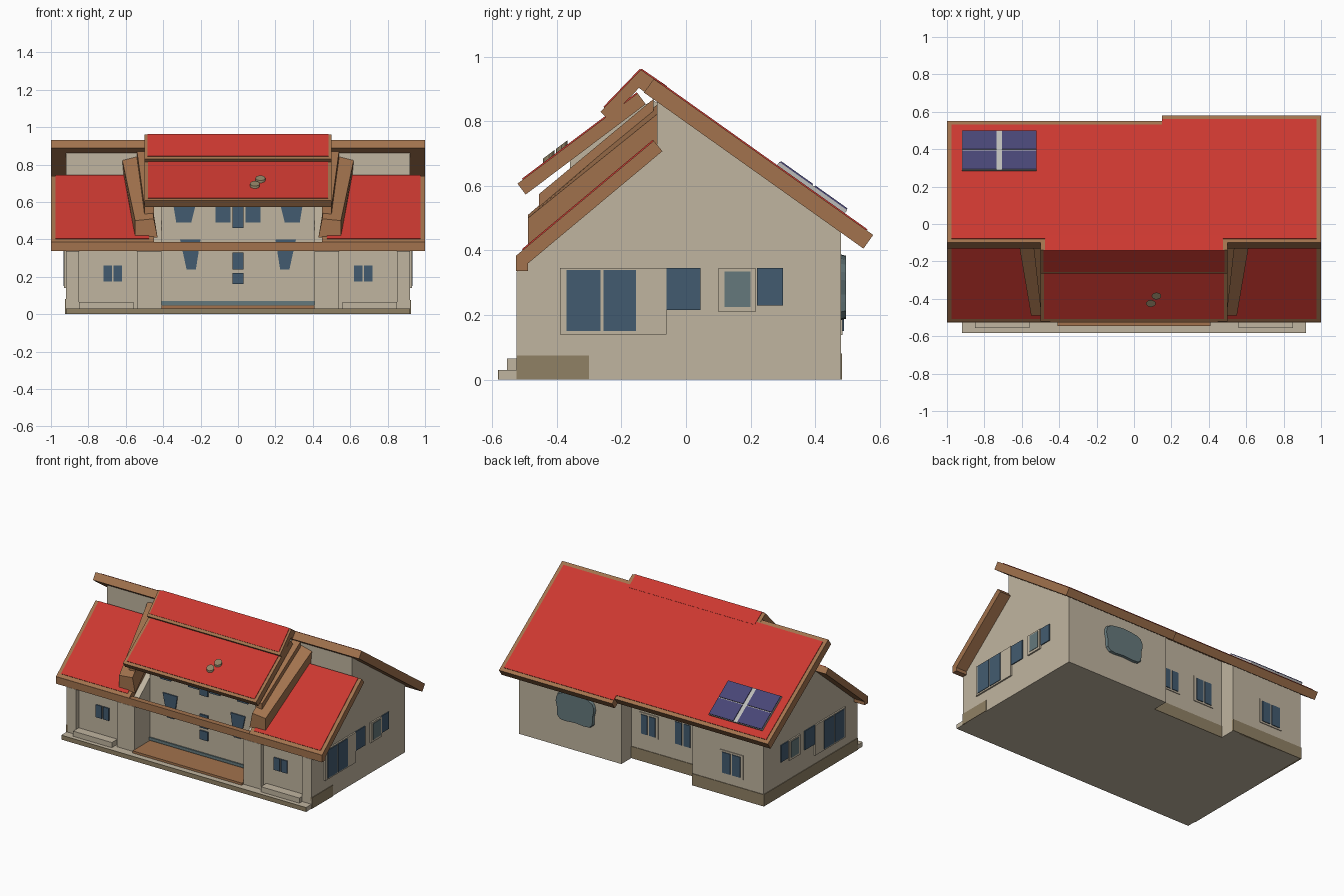
import bpy, bmesh, math

if "Cube" in bpy.data.objects:
    bpy.data.objects.remove(bpy.data.objects["Cube"])

def mat(name, r, g, b):
    m = bpy.data.materials.new(name)
    m.diffuse_color = (r, g, b, 1)
    m.use_nodes = True
    m.node_tree.nodes["Principled BSDF"].inputs["Base Color"].default_value = m.diffuse_color
    return m

RED = mat("roof_red", .60, .040, .030)
WOOD = mat("wood_brown", .36, .17, .075)
CREAM = mat("wall_cream", .53, .46, .35)
TAN = mat("plinth_tan", .28, .22, .13)
BLUE = mat("window_blue", .055, .105, .16)
GREY = mat("grey_blue_glass", .13, .19, .20)
SOLAR = mat("solar_indigo", .065, .06, .18)
LIGHT = mat("light_grey", .50, .50, .48)


def mesh(name, verts, faces, m):
    bm = bmesh.new()
    vs = [bm.verts.new(v) for v in verts]
    for f in faces:
        bm.faces.new([vs[i] for i in f])
    bmesh.ops.recalc_face_normals(bm, faces=bm.faces)
    me = bpy.data.meshes.new(name)
    bm.to_mesh(me)
    bm.free()
    ob = bpy.data.objects.new(name, me)
    bpy.context.collection.objects.link(ob)
    me.materials.append(m)
    return ob


def loft(name, a, b, m):
    """Closed solid between two matching outlines."""
    n = len(a)
    faces = [list(range(n)), list(range(n, 2 * n))]
    faces += [[i, (i + 1) % n, n + (i + 1) % n, n + i] for i in range(n)]
    return mesh(name, a + b, faces, m)


def prism(name, x0, x1, pts, m):
    return loft(name, [(x0, y, z) for y, z in pts], [(x1, y, z) for y, z in pts], m)


def box(name, x0, x1, y0, y1, z0, z1, m):
    return prism(name, x0, x1, [(y0, z0), (y1, z0), (y1, z1), (y0, z1)], m)


def slab(name, x0, x1, p, q, t, m, lift=0):
    """Sloping board whose top runs from p to q in the y-z plane."""
    dy, dz = q[0] - p[0], q[1] - p[1]
    l = math.hypot(dy, dz)
    ny, nz = -dz / l, dy / l
    top = [(y + ny * lift, z + nz * lift) for y, z in (p, q)]
    low = [(y - ny * t, z - nz * t) for y, z in top]
    return prism(name, x0, x1, [top[0], top[1], low[1], low[0]], m)


def roof(name, x0, x1, p, q, t, ex0=.025, ex1=.025, ep=.025, eq=.025):
    """Brown slab with an inset red covering."""
    slab(name + "_board", x0, x1, p, q, t, WOOD)
    l = math.dist(p, q)
    at = lambda s: (p[0] + (q[0] - p[0]) * s, p[1] + (q[1] - p[1]) * s)
    slab(name + "_tiles", x0 + ex0, x1 - ex1, at(ep / l), at(1 - eq / l), .006, RED, .004)


main = lambda y: .96 - .711 * (y + .14)        # rear roof plane
wing = lambda y: .385 + .835 * (y + .525)      # front wing roof plane
under = lambda y: main(y) - .06
wunder = lambda y: wing(y) - .05

# walls, as slices along x
def wing_wall(name, x0, x1, yf):
    prism(name, x0, x1, [(yf, 0), (yf, wunder(yf)), (-.09, wunder(-.09)), (-.09, under(-.09)),
                         (.48, under(.48)), (.48, 0)], CREAM)

def mid_wall(name, x0, x1, yb):
    prism(name, x0, x1, [(-.36, 0), (-.36, .68), (-.14, .845), (-.1, .865),
                         (yb, under(yb)), (yb, 0)], CREAM)

for s, side in ((1, "right"), (-1, "left")):
    for i, (a, b, yf) in enumerate(((.41, .54, -.525), (.54, .85, -.495), (.85, .92, -.525))):
        wing_wall(f"{side}_wing_wall_{i}", *sorted((s * a, s * b)), yf)
mid_wall("middle_wall_left", -.41, -.385, .48)
mid_wall("middle_wall_recess", -.385, .15, .37)
mid_wall("middle_wall_right", .15, .41, .48)

# base step, porch and plinth bands
box("base_step", -.92, .92, -.58, -.3, 0, .03, CREAM)
box("base_step_edge", -.92, .92, -.583, -.58, 0, .03, TAN)
box("porch_floor", -.41, .41, -.545, -.355, .03, .045, WOOD)
box("porch_threshold", -.41, .41, -.368, -.36, .05, .07, GREY)
box("left_block_plinth", -.924, -.383, .47, .484, 0, .08, TAN)
box("recess_plinth", -.385, .15, .365, .374, 0, .08, TAN)
box("left_side_plinth", -.924, -.91, -.525, .484, 0, .08, TAN)
box("right_side_plinth", .91, .924, -.525, -.3, 0, .075, TAN)

# main roof: the eave is deeper on the right part
roof("main_roof_right", .15, 1, (-.1, main(-.1)), (.58, main(.58)), .052, ex0=0)
roof("main_roof_left", -1, .15, (-.1, main(-.1)), (.55, main(.55)), .052, ex1=0)
roof("upper_ridge_back", -.5, .5, (-.14, .96), (-.06, main(-.06) + .002), .05, ep=0, eq=0)
roof("upper_ridge_front", -.5, .5, (-.265, .83), (-.14, .96), .035, .015, .015, .018, 0)
roof("dormer_roof", -.5, .5, (-.522, .607), (-.15, .887), .042, .02, .02, .02, 0)

# front eave beam across the porch
box("front_eave_beam", -1, 1, -.527, -.49, .337, .385, WOOD)

for s, side in ((1, "right"), (-1, "left")):
    X = lambda a, b: sorted((s * a, s * b))
    # wing roofs
    roof(f"{side}_wing_roof", *X(.45, 1), (-.525, .385), (-.1, wing(-.1)), .042, eq=0)
    # slanted cheek boards beside the dormer
    loft(f"{side}_cheek_beam",
         [(s * x, -.49, z) for x, z in ((.43, .41), (.55, .41), (.55, .50), (.45, .51))],
         [(s * x, -.08, z) for x, z in ((.48, .72), (.61, .72), (.62, .83), (.50, .86))], WOOD)
    loft(f"{side}_cheek_cap",
         [(s * x, -.455, z) for x, z in ((.45, .50), (.50, .50), (.50, .575), (.45, .575))],
         [(s * x, -.10, z) for x, z in ((.48, .78), (.54, .78), (.54, .87), (.48, .87))], WOOD)
    # window boxes and sill steps on the front wings
    box(f"{side}_wing_sill", *X(.56, .85), -.555, -.49, .03, .065, CREAM)
    for i, x in enumerate((.62, .673)):
        box(f"{side}_wing_window_{i}", *X(x, x + .045), -.502, -.49, .175, .26, BLUE)
    # porch windows: tapered lower pair and upper pair
    loft(f"{side}_porch_window",
         [(s * x, -.367, z) for x, z in ((.225, .24), (.275, .24), (.31, .40), (.20, .40))],
         [(s * x, -.359, z) for x, z in ((.225, .24), (.275, .24), (.31, .40), (.20, .40))], BLUE)
    loft(f"{side}_upper_window",
         [(s * x, -.367, z) for x, z in ((.25, .49), (.33, .49), (.35, .61), (.22, .61))],
         [(s * x, -.359, z) for x, z in ((.25, .49), (.33, .49), (.35, .61), (.22, .61))], BLUE)
    box(f"{side}_upper_middle_window", *X(.04, .12), -.367, -.359, .49, .61, BLUE)
    # side wall windows: frames, then panes
    for i, (a, b, z0, z1) in enumerate(((-.39, -.06, .14, .345), (.10, .215, .21, .345))):
        box(f"{side}_side_frame_{i}", *X(.91, .930), a, b, z0, z1, CREAM)
    for i, (a, b, z0, z1) in enumerate(((-.37, -.265, .15, .34), (-.255, -.155, .15, .34),
                                        (-.06, .045, .215, .345), (.22, .30, .23, .345))):
        d = .934 if i < 2 else .926
        box(f"{side}_side_window_{i}", *X(.915, d), a, b, z0, z1, BLUE)
    box(f"{side}_side_small_window", *X(.915, .933), .12, .20, .225, .335, GREY)

# central slit windows
for i, (z0, z1) in enumerate(((.16, .22), (.24, .33), (.46, .60))):
    box(f"central_window_{i}", -.03, .03, -.370, -.359, z0, z1, BLUE)

# back windows with frames
for n, (x, y, w, z0, z1) in enumerate(((-.68, .48, .15, .15, .29), (.02, .37, .12, .19, .32),
                                       (-.24, .37, .13, .19, .34))):
    box(f"back_frame_{n}", x - w / 2 - .012, x + w / 2 + .012, y - .01, y + .005, z0 - .012, z1 + .012, CREAM)
    for k in (-1, 1):
        c = x + k * w / 4
        box(f"back_window_{n}_{k + 1}", c - w / 4 + .007, c + w / 4 - .007, y, y + .010, z0, z1, BLUE)

# large wavy glass panel on the back
def wavy(y, k):
    out = []
    for i in range(28):
        a = i * math.tau / 28
        c, s = math.cos(a), math.sin(a)
        r = k * (1 + .04 * math.sin(5 * a)) / (abs(c) ** 5 + abs(s) ** 5) ** .2
        out.append((.49 + .145 * r * c, y, .285 + .10 * r * s))
    return out
loft("back_glass_panel", wavy(.475, 1), wavy(.495, .95), GREY)

# solar panels in a 2 x 2 group on the rear roof
P = lambda y: (y, main(y))
slab("solar_frame", -.92, -.52, P(.28), P(.49), .02, LIGHT, .016)
for i, (x0, x1) in enumerate(((-.918, -.735), (-.705, -.522))):
    for j, (y0, y1) in enumerate(((.282, .382), (.388, .488))):
        slab(f"solar_panel_{i}_{j}", x0, x1, P(y0), P(y1), .008, SOLAR, .021)

# two small oval vents on the dormer roof
for i, (x, y) in enumerate(((.12, -.385), (.09, -.425))):
    z = .607 + .753 * (y + .522)
    ring = lambda h: [(x + .026 * math.cos(t * math.tau / 14), y + .018 * math.sin(t * math.tau / 14),
                       z + h + .0136 * math.sin(t * math.tau / 14)) for t in range(14)]
    loft(f"roof_vent_{i}", ring(-.01), ring(.018), TAN)
